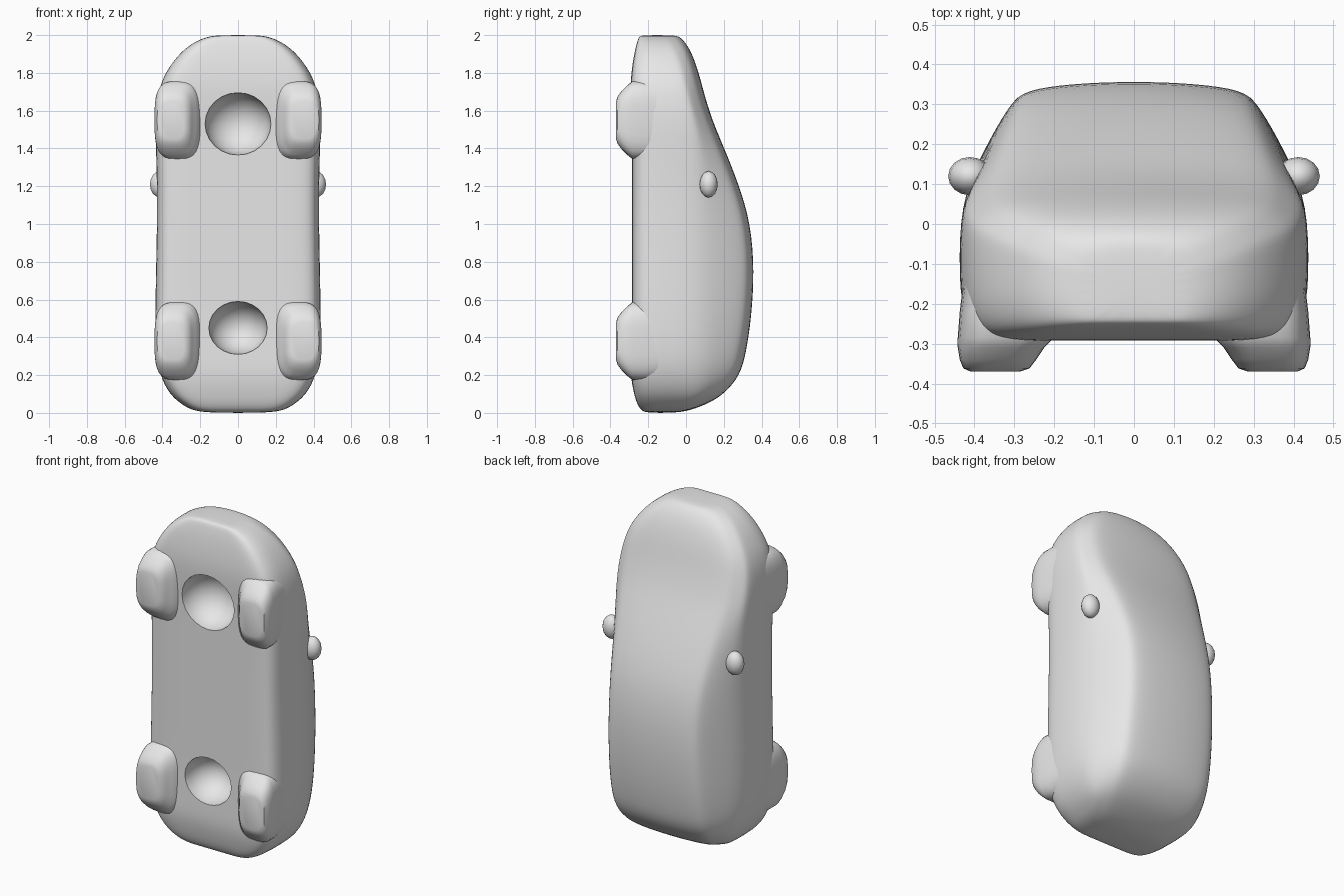
import bpy, bmesh, math
from mathutils import Matrix

cube = bpy.data.objects.get("Cube")
if cube:
    bpy.data.objects.remove(cube, do_unlink=True)

grey = bpy.data.materials.new("plain grey")
grey.use_nodes = True
grey.diffuse_color = (0.8, 0.8, 0.8, 1)
grey.node_tree.nodes["Principled BSDF"].inputs["Base Color"].default_value = (0.8, 0.8, 0.8, 1)


def finish(name, bm):
    bmesh.ops.recalc_face_normals(bm, faces=bm.faces)
    mesh = bpy.data.meshes.new(name)
    bm.to_mesh(mesh)
    bm.free()
    mesh.materials.append(grey)
    obj = bpy.data.objects.new(name, mesh)
    bpy.context.collection.objects.link(obj)
    return obj


def activate(obj):
    bpy.ops.object.select_all(action='DESELECT')
    obj.select_set(True)
    bpy.context.view_layer.objects.active = obj


def smooth(obj, angle=40):
    activate(obj)
    bpy.ops.object.shade_smooth_by_angle(angle=math.radians(angle))


def loft(name, rings):
    """Skin a list of equally long closed rings and cap both ends."""
    bm = bmesh.new()
    loops = [[bm.verts.new(p) for p in ring] for ring in rings]
    n = len(loops[0])
    for a, b in zip(loops, loops[1:]):
        for i in range(n):
            j = (i + 1) % n
            bm.faces.new((a[i], a[j], b[j], b[i]))
    bm.faces.new(loops[0])
    bm.faces.new(loops[-1])
    return finish(name, bm)


def ellipsoid(name, centre, radii, seg=24):
    bm = bmesh.new()
    bmesh.ops.create_uvsphere(bm, u_segments=seg, v_segments=seg // 2, radius=1,
                              matrix=Matrix.Translation(centre) @ Matrix.Diagonal((*radii, 1)))
    return finish(name, bm)


def body_section(z, w, yb, yt):
    """Cross-section: chamfered floor, upright flanks, tapering cabin."""
    c = w * (0.9 - 0.65 * max(0, yt - 0.07))
    h = yt - yb
    belt = min(0.05, yt - 0.11)
    belt = max(belt, yb + 0.55 * h) if h < 0.3 else belt
    half = [(0.4 * w, yb), (0.8 * w, yb), (0.93 * w, yb + min(0.025, 0.1 * h)),
            (0.985 * w, yb + min(0.08, 0.25 * h)), (w, yb + min(0.16, 0.4 * h)),
            (w * 0.995, belt), ((w + c) / 2 + 0.008, (belt + yt - 0.055) / 2),
            (c, yt - min(0.055, 0.2 * h)), (0.88 * c, yt - 0.022), (0.5 * c, yt - 0.006)]
    right = [(-x, y) for x, y in reversed(half)]
    return [(x, y, z) for x, y in [(0, yb)] + half + [(0, yt)] + right]


# Body stations from tail to nose: height, half width, floor, roof
stations = [
    (0.0, 0.16, -0.21, -0.05), (0.015, 0.25, -0.24, 0.03), (0.05, 0.305, -0.26, 0.12),
    (0.10, 0.365, -0.275, 0.205), (0.20, 0.415, -0.295, 0.29), (0.32, 0.435, -0.29, 0.32),
    (0.50, 0.44, -0.285, 0.348), (0.75, 0.435, -0.285, 0.364), (1.0, 0.43, -0.285, 0.345),
    (1.2, 0.43, -0.285, 0.285), (1.4, 0.435, -0.285, 0.205), (1.55, 0.44, -0.285, 0.14),
    (1.7, 0.425, -0.295, 0.095), (1.8, 0.387, -0.29, 0.07), (1.9, 0.315, -0.275, 0.035),
    (1.96, 0.24, -0.26, 0.0), (1.99, 0.17, -0.25, -0.03), (2.0, 0.11, -0.235, -0.06)]
body = loft("body", [body_section(*s) for s in stations])
sub = body.modifiers.new("soften", 'SUBSURF')
sub.levels = sub.render_levels = 2

# Hollows in the underside between each pair of wheels
activate(body)
bpy.ops.object.modifier_apply(modifier="soften")
for centre, radii in (((0, -0.29, 1.53), (0.175, 0.17, 0.165)),
                      ((0, -0.29, 0.45), (0.155, 0.17, 0.14))):
    cutter = ellipsoid("hollow_cutter", centre, radii)
    cutter.hide_render = True
    cut = body.modifiers.new("hollow", 'BOOLEAN')
    cut.operation = 'DIFFERENCE'
    cut.solver = 'EXACT'
    cut.object = cutter
    activate(body)
    bpy.ops.object.modifier_apply(modifier="hollow")
    bpy.data.objects.remove(cutter, do_unlink=True)
smooth(body)


# Wheels: soft blocks that swell out of the underside
def wheel_ring(side, zc, y, x0, x1, half):
    ring = []
    for i in range(32):
        a = 2 * math.pi * i / 32
        u, v = [math.copysign(abs(t) ** 0.6, t) for t in (math.cos(a), math.sin(a))]
        ring.append((side * ((x0 + x1) / 2 + u * (x1 - x0) / 2), y, zc + v * half))
    return ring


wheel_profile = [(-0.12, 0.20, 0.425, 0.20), (-0.22, 0.19, 0.437, 0.21),
                 (-0.285, 0.20, 0.442, 0.205), (-0.31, 0.225, 0.442, 0.185),
                 (-0.34, 0.245, 0.437, 0.155), (-0.362, 0.262, 0.428, 0.125),
                 (-0.37, 0.285, 0.41, 0.10)]
for side, label in ((1, "left"), (-1, "right")):
    for zc, end in ((0.38, "rear"), (1.55, "front")):
        wheel = loft(f"{end}_{label}_wheel",
                     [wheel_ring(side, zc, *p) for p in wheel_profile])
        smooth(wheel)
    # Door mirrors
    mirror = ellipsoid(f"{label}_mirror", (side * 0.412, 0.12, 1.21), (0.054, 0.048, 0.07), 16)
    smooth(mirror)
